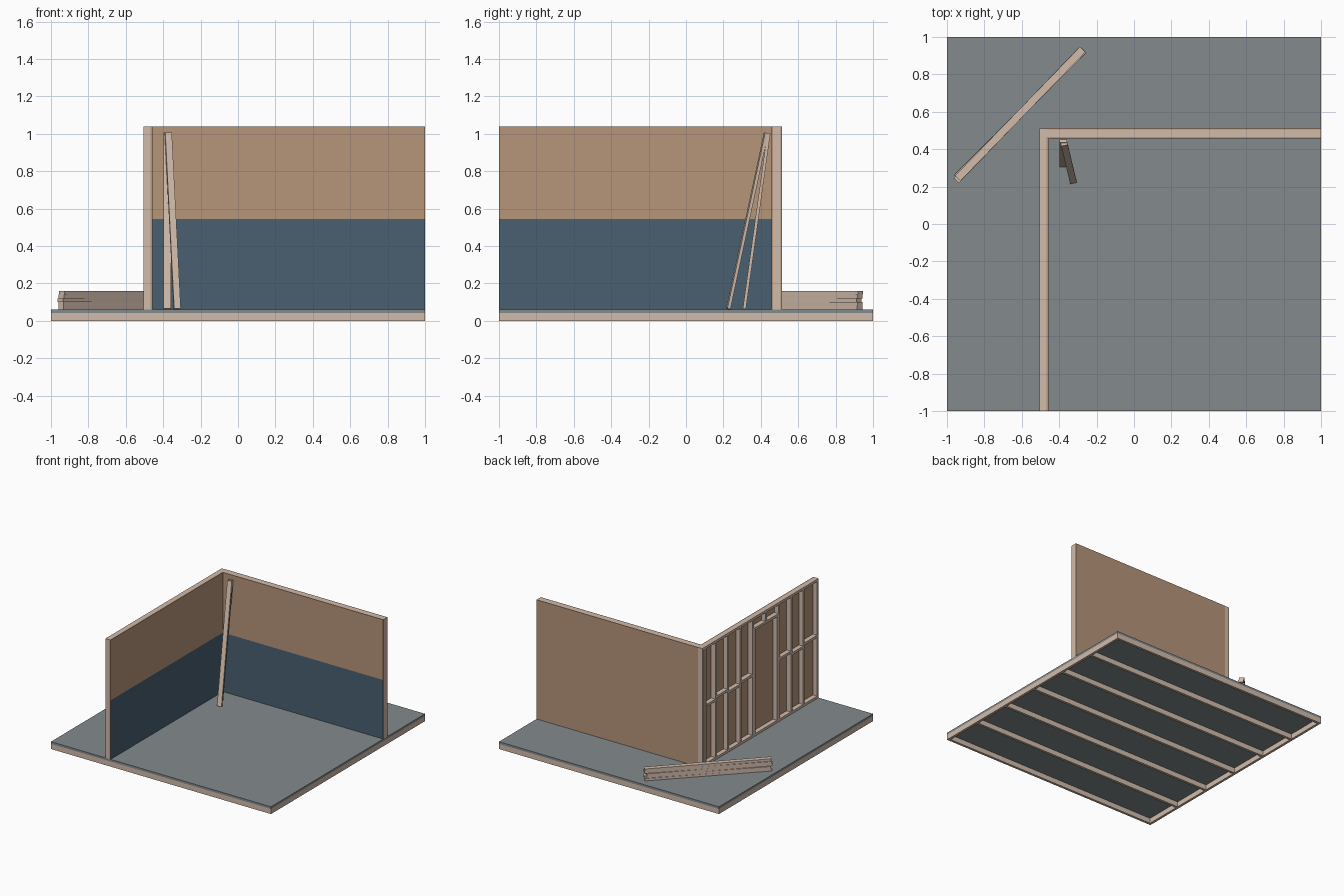
import bpy, bmesh, math
from mathutils import Matrix, Vector

if "Cube" in bpy.data.objects:
    bpy.data.objects.remove(bpy.data.objects["Cube"])


def mat(name, r, g, b):
    m = bpy.data.materials.new(name)
    m.diffuse_color = (r, g, b, 1)
    m.use_nodes = True
    m.node_tree.nodes["Principled BSDF"].inputs["Base Color"].default_value = m.diffuse_color
    return m


WOOD = mat("pale_timber", 0.64, 0.50, 0.41)
SHEET = mat("brown_board", 0.47, 0.305, 0.195)
BLUE = mat("blue_paint", 0.068, 0.115, 0.165)
GREY = mat("grey_deck", 0.23, 0.255, 0.265)


def add_object(name, bm, *mats):
    me = bpy.data.meshes.new(name)
    bm.to_mesh(me)
    bm.free()
    for m in mats:
        me.materials.append(m)
    ob = bpy.data.objects.new(name, me)
    bpy.context.collection.objects.link(ob)
    return ob


def box(name, lo, hi, m=WOOD):
    """Axis-aligned box between two corners."""
    lo, hi = Vector(lo), Vector(hi)
    bm = bmesh.new()
    bmesh.ops.create_cube(bm, size=1, matrix=Matrix.Translation((lo + hi) / 2)
                          @ Matrix.Diagonal((*(hi - lo), 1)))
    return add_object(name, bm, m)


def beam(name, a, b, width, thick, side):
    """Timber from a to b; its width lies along the side direction."""
    a, b = Vector(a), Vector(b)
    z = (b - a).normalized()
    y = z.cross(Vector(side)).normalized()
    x = y.cross(z)
    rot = Matrix((x, y, z)).transposed().to_4x4()
    bm = bmesh.new()
    bmesh.ops.create_cube(bm, size=1, matrix=Matrix.Translation((a + b) / 2) @ rot
                          @ Matrix.Diagonal((width, thick, (b - a).length, 1)))
    return add_object(name, bm, WOOD)


def painted_panel(name, lo, hi, inward):
    """Board whose lower half is painted on the face that looks inward."""
    ob = box(name, lo, hi, SHEET)
    me = ob.data
    me.materials.append(BLUE)
    bm = bmesh.new()
    bm.from_mesh(me)
    bmesh.ops.bisect_plane(bm, geom=bm.verts[:] + bm.edges[:] + bm.faces[:],
                           plane_co=(0, 0, 0.545), plane_no=(0, 0, 1))
    bm.normal_update()
    for f in bm.faces:
        if f.normal.dot(Vector(inward)) > 0.9 and f.calc_center_median().z < 0.545:
            f.material_index = 1
    bm.to_mesh(me)
    bm.free()


T = 0.02             # timber thickness
F, TOP = 0.06, 1.04  # floor and wall-top heights
J = 0.042            # joist depth

# Floor: deck, joists and two-piece rims
box("deck", (-1, -1, J), (1, 1, F), GREY)
for i in range(1, 6):
    y = -1 + i / 3
    box(f"joist_{i}", (-0.98, y - T / 2, 0), (0.98, y + T / 2, J))
for s in (-1, 1):
    for a, b in ((-1, 0), (0, 1)):
        lo, hi = sorted((s, s * (1 - T)))
        box("side_rim", (lo, a, 0), (hi, b, J))
        box("end_joist", (max(a, -0.98), lo, 0), (min(b, 0.98), hi, J))

# Left wall: frame open on the outside
X0, X1 = -0.505, -0.467
for a, b in ((-1, -0.51), (-0.51, 0.51)):
    box("left_top_plate", (X0, a, TOP - T), (X1, b, TOP))
    box("left_sole_plate", (X0, a, F), (X1, b, F + T))


def left_piece(name, y, z, dy=T, dz=T):
    box(name, (X0, y - dy / 2, z - dz / 2), (X1, y + dy / 2, z + dz / 2))


MID, H = (F + TOP) / 2, TOP - F - 2 * T
left_studs = [0.33, 0.17, 0.01, -0.15, -0.49, -0.65, -0.81, -0.99]
for y in [0.50, 0.465] + left_studs:
    left_piece("left_stud", y, MID, T, H)
bays = [0.455] + left_studs
for i, (a, b) in enumerate(zip(bays, bays[1:])):
    if abs(a - b) < 0.2:   # blocking in each bay, staggered
        left_piece("left_blocking", (a + b) / 2, 0.56 + (0.01 if i % 2 else -0.01),
                   a - b - T)
# Opening: trimmers, header and cripple
HEAD = 0.93
for y in (-0.17, -0.47):
    left_piece("opening_trimmer", y, (F + T + HEAD) / 2, T, HEAD - F - T)
left_piece("opening_header", -0.32, HEAD + T / 2, 0.32, T)
left_piece("header_cripple", -0.32, (HEAD + TOP) / 2, T, TOP - HEAD - 2 * T)
painted_panel("left_inner_panel", (X1, -1, F), (X1 + 0.01, 0.46, TOP), (1, 0, 0))

# Back wall: frame boarded on both sides
Y0, Y1 = 0.465, 0.505
box("back_top_plate", (X1, Y0, TOP - T), (1, Y1, TOP))
box("back_sole_plate", (X1, Y0, F), (1, Y1, F + T))
for i in range(10):
    x = X1 + T / 2 + i * (1 - X1 - T) / 9
    box("back_stud", (x - T / 2, Y0, F + T), (x + T / 2, Y1, TOP - T))
painted_panel("back_inner_panel", (X1, Y0 - 0.008, F), (1, Y0, TOP), (0, -1, 0))
box("back_outer_panel", (X1, Y1, F), (1, Y1 + 0.007, TOP), SHEET)

# Two loose timbers leaning in the corner
beam("leaning_timber_a", (-0.378, 0.312, 0.064), (-0.378, 0.443, 1.005),
     0.038, 0.017, (1, 0, 0))
beam("leaning_timber_b", (-0.325, 0.226, 0.064), (-0.373, 0.428, 1.005),
     0.036, 0.017, (1, 0.2, 0))

# Stack of timbers on the floor, each turned and shifted a little
for i, (turn, shift) in enumerate([(0, 0.0), (-0.5, 0.005), (0.7, -0.012),
                                   (-0.3, 0.004), (0.4, 0.002)]):
    ang = math.radians(45.5 + turn)
    d = Vector((math.cos(ang), math.sin(ang), 0))
    c = Vector((-0.61, 0.587, F + 0.01 + i * T)) + d * shift
    beam(f"stacked_timber_{i}", c - d * 0.48, c + d * 0.48, 0.04, 0.0195,
         (-d.y, d.x, 0))
